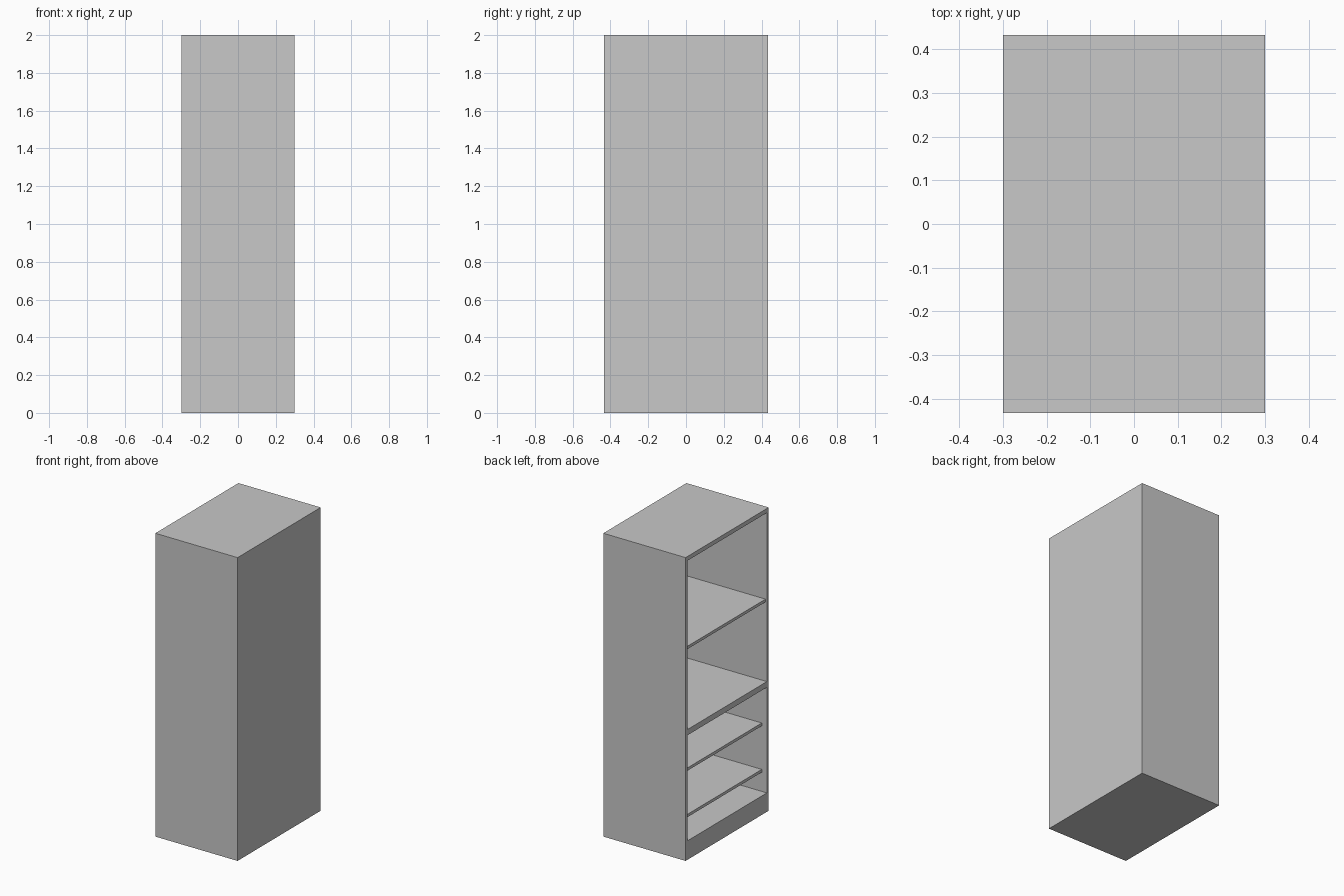
import bpy

if "Cube" in bpy.data.objects:
    bpy.data.objects.remove(bpy.data.objects["Cube"], do_unlink=True)

# Overall size and board thickness
HALF_X, HALF_Y, HEIGHT = 0.30, 0.433, 2.0
BOARD = 0.019
BACK = HALF_X - BOARD          # inner face of the closed long side
SIDE = HALF_Y - BOARD          # inner faces of the two end panels

grey = bpy.data.materials.new("plain grey board")
grey.use_nodes = True
colour = (0.58, 0.58, 0.58, 1.0)
grey.diffuse_color = colour
grey.node_tree.nodes["Principled BSDF"].inputs["Base Color"].default_value = colour


def box(name, low, high):
    """Axis-aligned box between two corners."""
    centre = [(a + b) / 2 for a, b in zip(low, high)]
    bpy.ops.mesh.primitive_cube_add(size=1, location=centre)
    obj = bpy.context.object
    obj.name = name
    obj.scale = [b - a for a, b in zip(low, high)]
    bpy.ops.object.transform_apply(location=True, rotation=False, scale=True)
    obj.data.materials.append(grey)
    return obj


def hollow(target, bottom, top):
    """Cut a compartment that opens on the -x side."""
    cutter = box("compartment_cutter", (-HALF_X - 0.1, -SIDE, bottom), (BACK, SIDE, top))
    cutter.hide_render = True
    mod = target.modifiers.new("compartment", "BOOLEAN")
    mod.operation, mod.solver, mod.object = "DIFFERENCE", "EXACT", cutter
    bpy.context.view_layer.objects.active = target
    bpy.ops.object.modifier_apply(modifier=mod.name)
    bpy.data.objects.remove(cutter, do_unlink=True)


# Carcass with plinth, thick middle divider and top
carcass = box("cabinet_carcass", (-HALF_X, -HALF_Y, 0), (HALF_X, HALF_Y, HEIGHT))
hollow(carcass, 0.125, 0.821)
hollow(carcass, 0.859, 1.972)

# Loose shelves: name, top height, setback from the open side
for name, top, setback in (
    ("upper_shelf", 1.40, 0.01),
    ("middle_shelf", 0.576, 0.037),
    ("lower_shelf", 0.27, 0.037),
):
    box(name, (-HALF_X + setback, -SIDE, top - BOARD), (BACK, SIDE, top))
